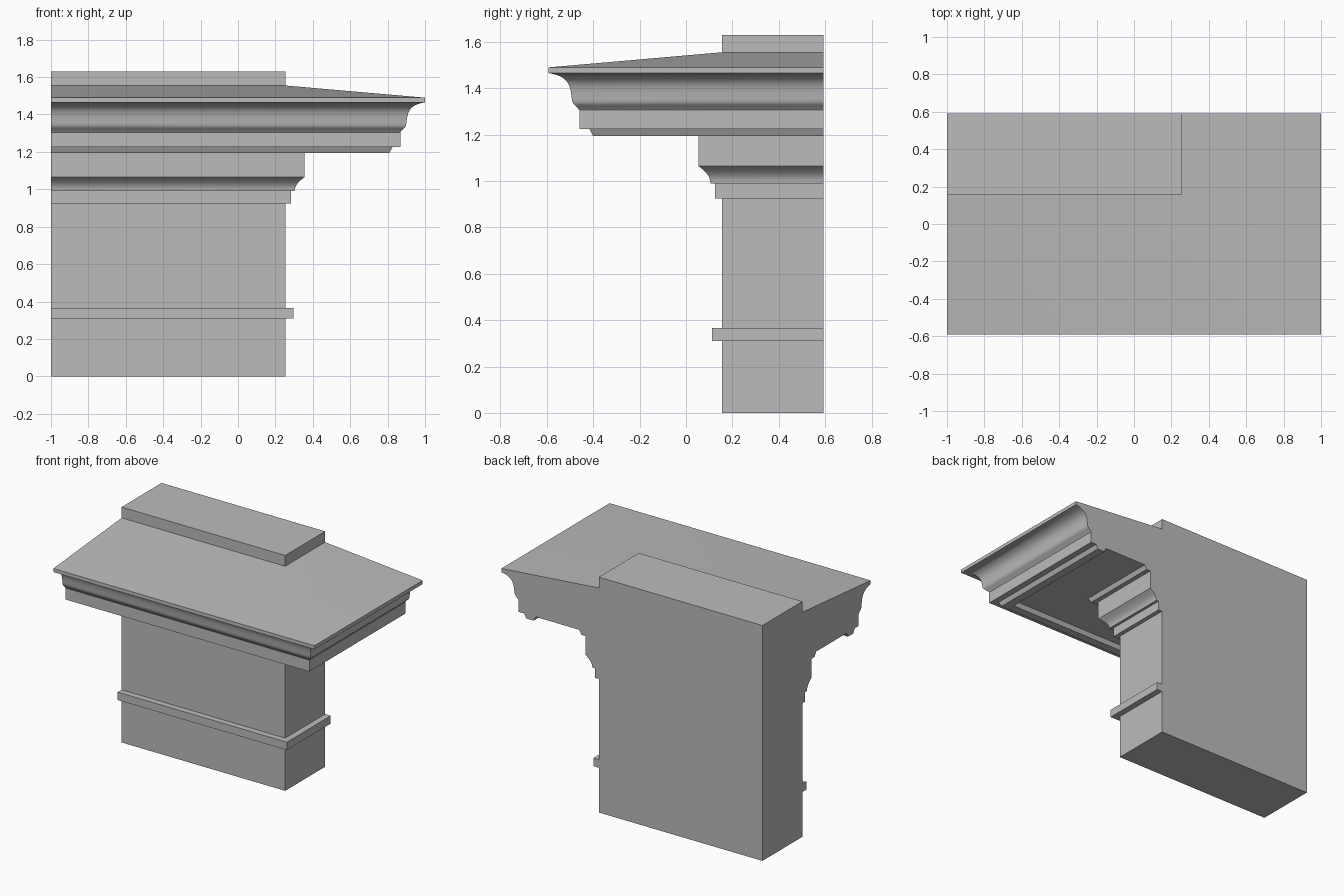
import bpy, bmesh, math
from mathutils import Vector
from mathutils.geometry import interpolate_bezier

cube = bpy.data.objects.get("Cube")
if cube:
    bpy.data.objects.remove(cube)

# Wall corner position and the planes where the run is cut off
WALL_X, WALL_Y = 0.253, 0.155
LEFT, BACK = -1.0, 0.592

stone = bpy.data.materials.new("grey_stone")
stone.use_nodes = True
stone.diffuse_color = (0.5, 0.5, 0.5, 1)
stone.node_tree.nodes["Principled BSDF"].inputs["Base Color"].default_value = (0.5, 0.5, 0.5, 1)


def curve(start, handle_a, handle_b, end, count=10):
    """Curved stretch of a moulding profile."""
    pts = [Vector((*p, 0)) for p in (start, handle_a, handle_b, end)]
    return [(p.x, p.y) for p in interpolate_bezier(*pts, count)]


def moulding(name, profile, bottom=False, top=False):
    """Run an (offset, height) profile round the mitred corner and close its cut ends."""
    bm = bmesh.new()
    rows = []
    for out, z in profile:
        x, y = WALL_X + out, WALL_Y - out
        rows.append([bm.verts.new(p) for p in ((LEFT, y, z), (x, y, z), (x, BACK, z))])
    for low, high in zip(rows, rows[1:]):
        for i in range(2):
            bm.faces.new((low[i], low[i + 1], high[i + 1], high[i]))
    base, crown = [bm.verts.new((LEFT, BACK, z)) for z in (profile[0][1], profile[-1][1])]
    bm.faces.new([r[0] for r in reversed(rows)] + [base, crown])
    bm.faces.new([r[2] for r in rows] + [crown, base])
    if bottom:
        bm.faces.new([base] + rows[0][::-1])
    if top:
        bm.faces.new(rows[-1] + [crown])
    bmesh.ops.recalc_face_normals(bm, faces=bm.faces) if bottom and top else None
    mesh = bpy.data.meshes.new(name)
    bm.to_mesh(mesh)
    bm.free()
    mesh.materials.append(stone)
    obj = bpy.data.objects.new(name, mesh)
    bpy.context.collection.objects.link(obj)
    bpy.ops.object.select_all(action='DESELECT')
    obj.select_set(True)
    bpy.context.view_layer.objects.active = obj
    bpy.ops.object.shade_smooth_by_angle(angle=math.radians(28))


# Wall below and above the string course
moulding("lower_wall", [(0, 0), (0, 0.31)], bottom=True)
moulding("string_course", [(0, 0.31), (0.043, 0.31), (0.043, 0.365), (0, 0.365)])
moulding("upper_wall", [(0, 0.365), (0, 0.925)])

# Neck band and hollow bed moulding under the cornice
moulding("neck_band", [(0, 0.925), (0.03, 0.925), (0.03, 0.99), (0.05, 0.99)])
moulding("bed_moulding",
         curve((0.05, 0.99), (0.05, 1.03), (0.085, 1.05), (0.102, 1.065))
         + [(0.102, 1.195)])

# Overhang: soffit with fillet and drip lip, then the flat fascia
moulding("soffit_and_fascia", [
    (0.102, 1.195), (0.135, 1.195), (0.15, 1.225), (0.485, 1.225), (0.5, 1.195),
    (0.557, 1.195), (0.572, 1.225), (0.615, 1.225), (0.615, 1.305)])

# Crown moulding, edge fillet and sloping roof
moulding("crown_moulding",
         curve((0.615, 1.305), (0.625, 1.322), (0.638, 1.325), (0.645, 1.34), 5)
         + curve((0.645, 1.34), (0.655, 1.4), (0.648, 1.45), (0.747, 1.465), 14)[1:])
moulding("edge_and_roof", [(0.747, 1.465), (0.747, 1.49), (0, 1.555)])

# Plain block above the roof
moulding("attic_block", [(0, 1.555), (0, 1.63)], top=True)
